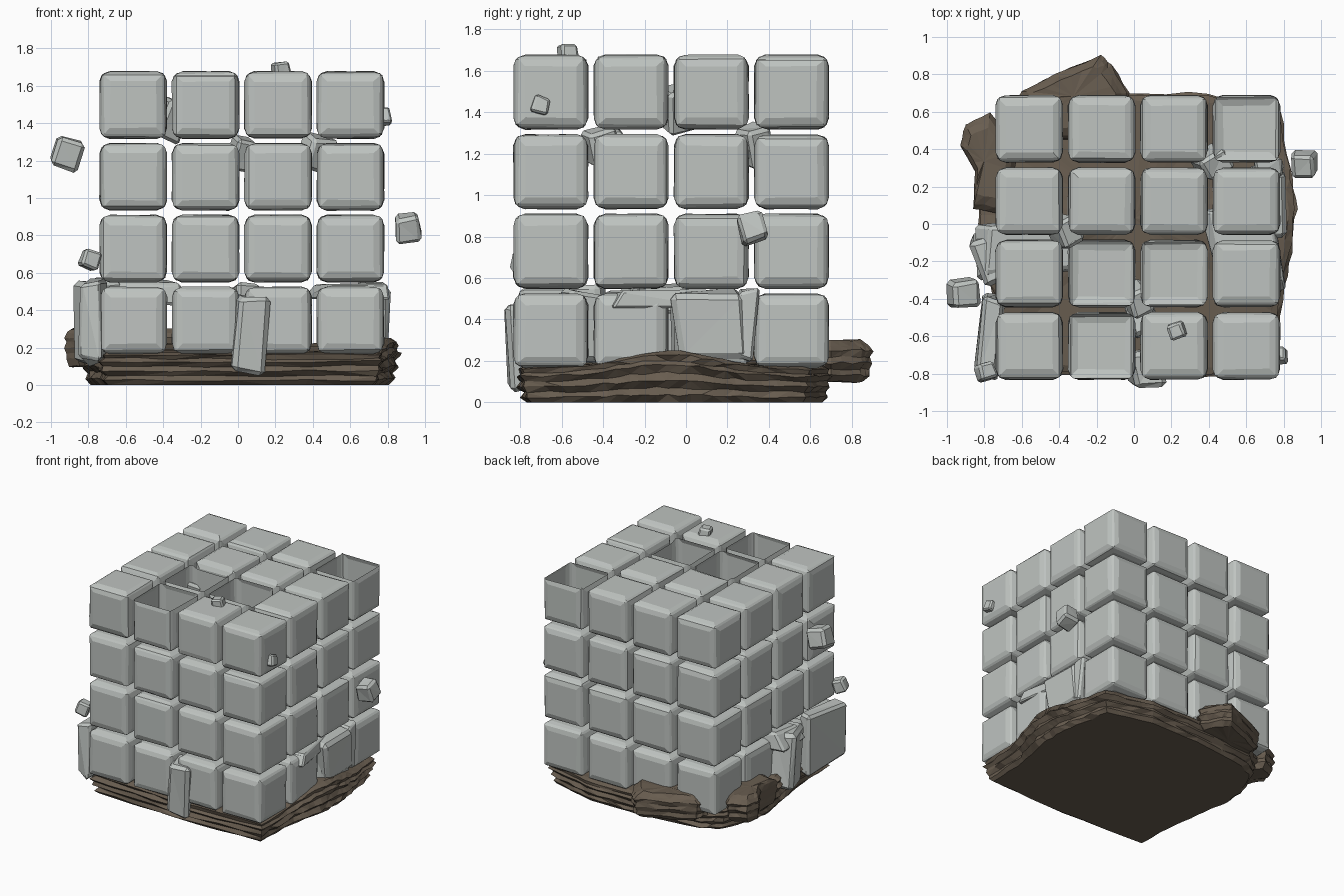
import bpy, bmesh, math, random
from mathutils import Vector, Euler

random.seed(4)
if "Cube" in bpy.data.objects:
    bpy.data.objects.remove(bpy.data.objects["Cube"])


def material(name, rgb):
    m = bpy.data.materials.new(name)
    m.use_nodes = True
    m.diffuse_color = (*rgb, 1)
    m.node_tree.nodes["Principled BSDF"].inputs["Base Color"].default_value = (*rgb, 1)
    return m


STONE = material("grey_stone", (0.52, 0.55, 0.53))
EARTH = material("brown_earth", (0.14, 0.11, 0.08))


def finish(bm, name, mat, loc=(0, 0, 0), rot=(0, 0, 0)):
    bmesh.ops.recalc_face_normals(bm, faces=bm.faces)
    mesh = bpy.data.meshes.new(name)
    bm.to_mesh(mesh)
    bm.free()
    mesh.materials.append(mat)
    ob = bpy.data.objects.new(name, mesh)
    ob.location = loc
    ob.rotation_euler = rot
    bpy.context.collection.objects.link(ob)
    return ob


def jitter(bm, amount):
    for v in bm.verts:
        v.co += Vector([random.uniform(-amount, amount) for _ in range(3)])


# Pillowed block: chamfered cube with a raised panel on every side
def block(name, loc, open_top=False):
    bm = bmesh.new()
    bmesh.ops.create_cube(bm, size=0.336)
    bmesh.ops.bevel(bm, geom=bm.edges[:], offset=0.012, segments=1, affect="EDGES")
    sides = [f for f in bm.faces if f.calc_area() > 0.05]
    bmesh.ops.inset_individual(bm, faces=sides, thickness=0.045, depth=0.011)
    jitter(bm, 0.003)
    bmesh.ops.recalc_face_normals(bm, faces=bm.faces)
    if open_top:
        bm.normal_update()
        top = [f for f in bm.faces if f.normal.z > 0.4]
        bmesh.ops.delete(bm, geom=top, context="FACES")
    return finish(bm, name, STONE, loc)


PITCH = 0.387
OPEN = {(1, 0), (1, 1), (2, 1), (3, 3)}
for i in range(4):
    for j in range(4):
        for k in range(4):
            block(f"block_{i}_{j}_{k}",
                  (-0.56 + i * PITCH, -0.652 + j * PITCH, 0.345 + k * 0.384),
                  k == 3 and (i, j) in OPEN)


# Rough stone: tapered, jittered and chamfered box
def rock(name, loc, size, rot=(0, 0, 0), taper=0.85, rough=0.08):
    bm = bmesh.new()
    bmesh.ops.create_cube(bm, size=1)
    jitter(bm, rough)
    for v in bm.verts:
        if v.co.z > 0:
            v.co.x *= taper
            v.co.y *= taper
    for v in bm.verts:
        v.co = Vector(a * b for a, b in zip(v.co, size))
    bmesh.ops.bevel(bm, geom=bm.edges[:], offset=min(size) * 0.13, segments=1, affect="EDGES")
    bmesh.ops.triangulate(bm, faces=bm.faces)
    jitter(bm, min(size) * 0.02)
    return finish(bm, name, STONE, loc, rot)


# Floating and resting pebbles
for n, (loc, s) in enumerate([
        ((-0.915, -0.37, 1.24), 0.155), ((0.91, 0.32, 0.84), 0.135),
        ((-0.79, -0.79, 0.67), 0.1), ((0.23, -0.57, 1.68), 0.09),
        ((0.775, -0.7, 1.43), 0.085)]):
    rock(f"pebble_{n + 1}", loc, (s, s, s),
         [random.uniform(-0.35, 0.35) for _ in range(3)], 0.9, 0.06)

# Leaning stones wedged into the lower blocks
rock("front_shard", (0.06, -0.77, 0.27), (0.19, 0.2, 0.39), (0.05, 0.06, 0.1), 0.9)
rock("front_inner_shard", (0.03, -0.46, 0.36), (0.16, 0.3, 0.34), (0, 0, 0.3))
rock("left_shard", (-0.75, -0.16, 0.34), (0.2, 0.26, 0.44), (0.1, -0.08, 0.35), 0.95)
rock("left_cap", (-0.56, -0.12, 0.5), (0.52, 0.3, 0.12), (0, 0.03, 0.1))
rock("left_front_shard", (-0.77, -0.6, 0.33), (0.14, 0.42, 0.42), (0, 0, -0.1), 0.9)
rock("right_shard", (0.71, 0.12, 0.37), (0.2, 0.36, 0.32), (0.06, 0, 0.05), 0.95)
rock("right_thin_shard", (0.72, 0.28, 0.37), (0.17, 0.12, 0.34), (-0.12, 0, 0))
rock("right_cap", (0.6, -0.15, 0.5), (0.36, 0.5, 0.08), (0, 0, 0.2))
rock("gap_shard_back", (0.42, 0.33, 1.24), (0.18, 0.14, 0.18), (0.3, 0.2, 0.6))
rock("gap_shard_left", (-0.37, -0.04, 1.42), (0.14, 0.16, 0.2), (0.2, 0.3, 0.5))
rock("gap_shard_front", (0.02, -0.4, 1.24), (0.13, 0.16, 0.18), (0.3, 0.1, 0.4))


# Layered earth: stacked ragged rings around an outline
def strata(name, outline, layers, swell=0, rough=0.012, sub=4):
    ring = []
    for n, p in enumerate(outline):
        a, b = Vector(p), Vector(outline[(n + 1) % len(outline)])
        ring += [a.lerp(b, t / sub) for t in range(sub)]
    centre = sum(ring, Vector((0, 0))) / len(ring)
    bm = bmesh.new()
    rows = []
    for z, scale in layers:
        row = []
        for p in ring:
            q = centre + (p - centre) * (scale + random.uniform(-rough, rough))
            lift = 1 + swell * math.exp(-((p.y + 0.1) / 0.32) ** 2)
            wobble = random.uniform(-0.006, 0.006) if z > 0.02 else 0
            row.append(bm.verts.new((q.x, q.y, z * lift + wobble)))
        rows.append(row)
    count = len(ring)
    for low, high in zip(rows, rows[1:]):
        for n in range(count):
            m = (n + 1) % count
            bm.faces.new((low[n], low[m], high[m], high[n]))
    for row in (rows[0], rows[-1]):
        z = sum(v.co.z for v in row) / count
        hub = bm.verts.new((centre.x, centre.y, z))
        for n in range(count):
            bm.faces.new((row[n], row[(n + 1) % count], hub))
    bmesh.ops.triangulate(bm, faces=[f for f in bm.faces if len(f.verts) > 3])
    return finish(bm, name, EARTH)


strata("earth_base",
       [(-0.74, -0.79), (0, -0.83), (0.77, -0.8), (0.79, -0.4), (0.85, -0.15), (0.87, 0.08),
        (0.84, 0.3), (0.78, 0.6), (0.4, 0.7), (-0.05, 0.7), (-0.58, 0.64), (-0.72, 0.55),
        (-0.83, 0.3), (-0.84, 0.1), (-0.81, -0.1), (-0.76, -0.4)],
       [(0.0, 0.93), (0.025, 0.965), (0.05, 0.95), (0.075, 0.985), (0.1, 0.965),
        (0.125, 1.0), (0.14, 0.97), (0.16, 0.985), (0.172, 0.94)], 0.45)
strata("back_ledge",
       [(-0.64, 0.6), (-0.6, 0.71), (-0.42, 0.8), (-0.18, 0.9), (-0.12, 0.85), (-0.03, 0.7),
        (-0.1, 0.45), (-0.5, 0.45)],
       [(0.1, 0.8), (0.13, 0.95), (0.16, 0.9), (0.19, 1.0), (0.22, 0.95), (0.25, 1.0),
        (0.275, 0.9), (0.3, 0.75)], 0, 0.03, 3)
strata("left_ledge",
       [(-0.68, 0.05), (-0.86, 0.08), (-0.85, 0.28), (-0.93, 0.42), (-0.9, 0.53), (-0.77, 0.59),
        (-0.62, 0.4)],
       [(0.1, 0.8), (0.14, 0.93), (0.17, 0.88), (0.2, 0.98), (0.23, 0.93), (0.25, 1.0),
        (0.28, 0.88), (0.3, 0.7)], 0, 0.03, 3)
